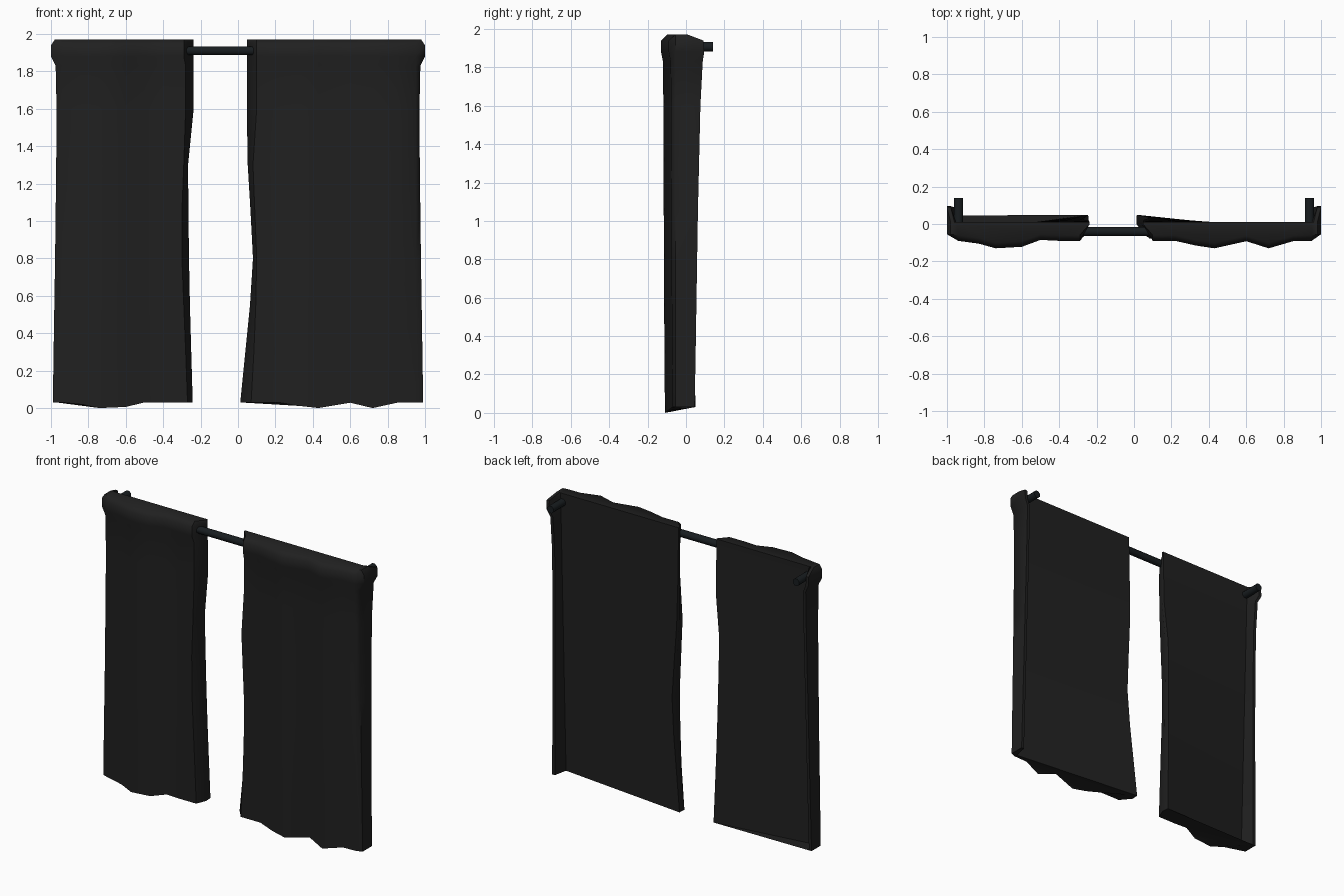
import bpy, bmesh, math
from mathutils import Matrix

if "Cube" in bpy.data.objects:
    bpy.data.objects.remove(bpy.data.objects["Cube"])


def material(name, rgb):
    m = bpy.data.materials.new(name)
    m.diffuse_color = (*rgb, 1)
    m.use_nodes = True
    m.node_tree.nodes["Principled BSDF"].inputs["Base Color"].default_value = m.diffuse_color
    return m


fabric = material("black_fabric", (0.0145, 0.0145, 0.0145))
metal = material("dark_metal", (0.009, 0.012, 0.014))


def finish(name, bm, mat, angle):
    bmesh.ops.recalc_face_normals(bm, faces=bm.faces)
    me = bpy.data.meshes.new(name)
    bm.to_mesh(me)
    bm.free()
    me.materials.append(mat)
    ob = bpy.data.objects.new(name, me)
    bpy.context.collection.objects.link(ob)
    bpy.context.view_layer.objects.active = ob
    ob.select_set(True)
    bpy.ops.object.shade_smooth_by_angle(angle=math.radians(angle))
    ob.select_set(False)


# Height levels shared by both panels: z, outer x, return depth, fold offset
LEVELS = [(1.97, .98, .008, .03), (1.94, 1.0, .09, .0), (1.88, 1.0, .095, .0),
          (1.83, .975, .087, .01), (1.6, .97, .075, .012), (1.3, .972, .068, .013),
          (1.05, .975, .062, .014), (.8, .978, .058, .015), (.55, .982, .054, .016),
          (.3, .986, .05, .018), (.03, .99, .045, .02)]


def curtain(name, side, folds, inner_back, inner_front):
    """Loft a folded cloth: wavy front, flat back, side return at the outer end."""
    bm = bmesh.new()
    rings = []
    for (z, xo, ret, off), ib, jf in zip(LEVELS, inner_back, inner_front):
        t = 1 - z / 1.97
        pts = [(ib, .01 + .04 * t), (.95, .01 - .06 * t),
               (xo - .02, ret), (xo, ret), (xo, -.055)]
        pts += [(x, y + off) for x, y in folds]
        pts += [(jf, -.09 + off), (ib - .003, .0)]
        ring = []
        for x, y in pts:
            dip = max(0, -(y - off) - .09) * .75 if z < .1 else 0
            ring.append(bm.verts.new((side * x, y, z - dip)))
        rings.append(ring)
    n = len(rings[0])
    for a, b in zip(rings, rings[1:]):
        for i in range(n):
            j = (i + 1) % n
            bm.faces.new((a[i], a[j], b[j], b[i]))
    caps = [bm.faces.new(rings[0]), bm.faces.new(rings[-1])]
    bmesh.ops.triangulate(bm, faces=caps)
    finish(name, bm, fabric, 50)


# Left (narrow) and right (wide) curtain panels
curtain("left_curtain", -1,
        [(.94, -.09), (.83, -.105), (.74, -.13), (.6, -.122), (.5, -.085), (.4, -.09)],
        [.24, .24, .24, .24, .24, .27, .268, .265, .26, .253, .245],
        [.29, .29, .29, .28, .28, .29, .30, .30, .29, .28, .27])
curtain("right_curtain", 1,
        [(.95, -.09), (.85, -.092), (.72, -.13), (.6, -.092), (.43, -.13), (.33, -.115), (.22, -.09)],
        [.05, .05, .05, .05, .05, .055, .07, .083, .067, .042, .015],
        [.10, .10, .10, .10, .10, .08, .09, .10, .095, .085, .07])


def bar(name, radius, length, axis, centre):
    bm = bmesh.new()
    bmesh.ops.create_cone(bm, cap_ends=True, segments=8, radius1=radius, radius2=radius,
                          depth=length,
                          matrix=Matrix.Translation(centre)
                          @ Matrix.Rotation(math.pi / 2, 4, axis)
                          @ Matrix.Rotation(math.pi / 8, 4, 'Z'))
    finish(name, bm, metal, 50)


# Curtain rod and its two wall brackets
bar("curtain_rod", .025, 1.92, 'Y', (0, -.04, 1.91))
for side, label in ((-1, "left"), (1, "right")):
    bar(label + "_wall_bracket", .026, .18, 'X', (side * .938, .05, 1.907))
